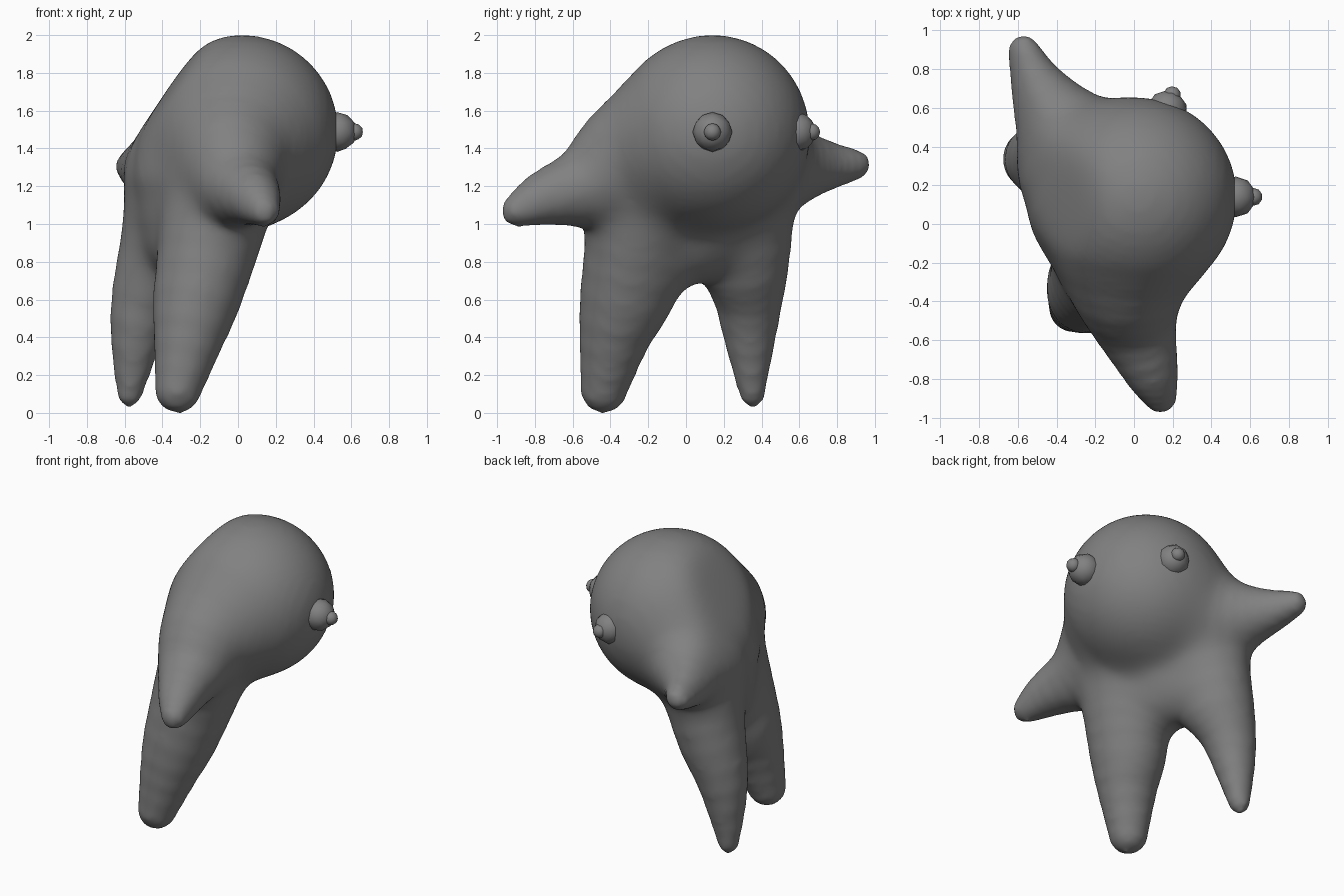
import bpy, bmesh, math
from mathutils import Vector, Matrix

if "Cube" in bpy.data.objects:
    bpy.data.objects.remove(bpy.data.objects["Cube"])

# Each limb is a chain of (x, y, z, radius) points
CHAINS = [
    [(0.02, 0.14, 1.49, 0.51), (0.02, 0.14, 1.488, 0.51)],                      # head
    [(-0.22, 0.06, 1.2, 0.30), (-0.25, 0.06, 0.93, 0.205)],                     # belly
    [(-0.22, 0.0, 1.0, 0.22), (-0.2, -0.17, 0.75, 0.165), (-0.23, -0.26, 0.6, 0.16)],
    [(-0.3, 0.2, 1.0, 0.2), (-0.38, 0.27, 0.75, 0.15)],                         # crotch webs
    [(-0.02, -0.1, 1.42, 0.36), (-0.03, -0.3, 1.36, 0.29), (0.0, -0.5, 1.215, 0.218),
     (0.085, -0.75, 1.137, 0.145), (0.137, -0.895, 1.07, 0.087)],               # front arm
    [(-0.20, 0.24, 1.38, 0.35), (-0.37, 0.49, 1.315, 0.235),
     (-0.50, 0.71, 1.31, 0.145), (-0.572, 0.893, 1.315, 0.087)],                # rear arm
    [(-0.10, -0.20, 1.15, 0.28), (-0.15, -0.27, 0.9, 0.263),
     (-0.24, -0.36, 0.5, 0.205), (-0.318, -0.435, 0.12, 0.125)],                # front leg
    [(-0.33, 0.30, 1.2, 0.25), (-0.40, 0.335, 0.9, 0.22),
     (-0.52, 0.335, 0.5, 0.16), (-0.575, 0.35, 0.095, 0.07)],                   # rear leg
]
K = 0.05
# Flattened back of the head: a sloping cut plane
HEAD = Vector((0.02, 0.14, 1.49))
BACK = Vector((-0.8, -0.05, 0.55)).normalized()
BACK_DIST = 0.45


def smooth_chain(pts):
    """Catmull-Rom refinement of a chain."""
    q = [Vector(p) for p in pts]
    if len(q) > 2:
        q = [2 * q[0] - q[1]] + q + [2 * q[-1] - q[-2]]
        out = []
        for a, b, c, d in zip(q, q[1:], q[2:], q[3:]):
            for t in (0, 1 / 3, 2 / 3):
                out.append(0.5 * (2 * b + (c - a) * t + (2 * a - 5 * b + 4 * c - d) * t * t
                                  + (3 * b - a - 3 * c + d) * t ** 3))
        q = out + [q[-2]]
    return [(v.to_3d(), v[3]) for v in q]


CHAINS = [smooth_chain(c) for c in CHAINS]
SEGS = [[(a, b - a, (b - a).length_squared, ra, rb - ra)
         for (a, ra), (b, rb) in zip(c, c[1:])] for c in CHAINS]


def field(p):
    """Smoothly blended distance to all chains, trimmed by the back plane."""
    total = 0.0
    for segs in SEGS:
        best = 1e9
        for a, ab, l2, r, dr in segs:
            d = p - a
            t = min(1, max(0, d.dot(ab) / l2))
            best = min(best, (d - ab * t).length - r - dr * t)
        total += math.exp(-best / K)
    f = -K * math.log(max(total, 1e-200))
    cut = (p - HEAD).dot(BACK) - BACK_DIST
    hi = max(f, cut)
    return hi + 0.03 * math.log(math.exp((f - hi) / 0.03) + math.exp((cut - hi) / 0.03))


def ball(bm, centre, r, sub=2):
    bmesh.ops.create_icosphere(bm, subdivisions=sub, radius=r,
                               matrix=Matrix.Translation(centre))


grey = bpy.data.materials.new("dark_grey")
grey.diffuse_color = (0.22, 0.22, 0.22, 1)
grey.use_nodes = True
grey.node_tree.nodes["Principled BSDF"].inputs["Base Color"].default_value = grey.diffuse_color


def make_object(name, bm):
    me = bpy.data.meshes.new(name)
    bm.to_mesh(me)
    bm.free()
    me.materials.append(grey)
    ob = bpy.data.objects.new(name, me)
    bpy.context.collection.objects.link(ob)
    bpy.ops.object.select_all(action='DESELECT')
    ob.select_set(True)
    bpy.context.view_layer.objects.active = ob
    return ob


# Body: rough union of balls, remeshed into one skin
bm = bmesh.new()
for chain in CHAINS:
    for (a, ra), (b, rb) in zip(chain, chain[1:]):
        for i in range(4):
            ball(bm, a.lerp(b, i / 3), ra + (rb - ra) * i / 3)
body = make_object("body", bm)
mod = body.modifiers.new("skin", 'REMESH')
mod.mode = 'VOXEL'
mod.voxel_size = 0.034
bpy.ops.object.modifier_apply(modifier=mod.name)

# Pull the skin onto the blended surface, relaxing between passes
E = 0.004
axes = [Vector((E, 0, 0)), Vector((0, E, 0)), Vector((0, 0, E))]
for steps, relax in ((2, 10), (3, 5)):
    for v in body.data.vertices:
        p = v.co.copy()
        for _ in range(steps):
            f = field(p)
            g = Vector([(field(p + e) - f) / E for e in axes])
            p -= g * (f / max(g.length_squared, 0.3))
        v.co = p
    sm = body.modifiers.new("soften", 'SMOOTH')
    sm.factor, sm.iterations = 0.5, relax
    bpy.ops.object.modifier_apply(modifier=sm.name)
sub = body.modifiers.new("refine", 'SUBSURF')
sub.levels = sub.render_levels = 1
bpy.ops.object.modifier_apply(modifier=sub.name)
# Stand the feet on the ground
low = min(v.co.z for v in body.data.vertices)
for v in body.data.vertices:
    v.co.z -= low * max(0.0, 1 - v.co.z)
bpy.ops.object.shade_smooth()

# Eyes with pupils
for side, eye, pupil in (("right", (0.525, 0.14, 1.487), (0.617, 0.14, 1.487)),
                         ("left", (0.17, 0.585, 1.487), (0.197, 0.665, 1.487))):
    for part, pos, r in (("eye", eye, 0.105), ("pupil", pupil, 0.046)):
        bm = bmesh.new()
        ball(bm, pos, r)
        make_object(f"{side}_{part}", bm)
        bpy.ops.object.shade_smooth()
